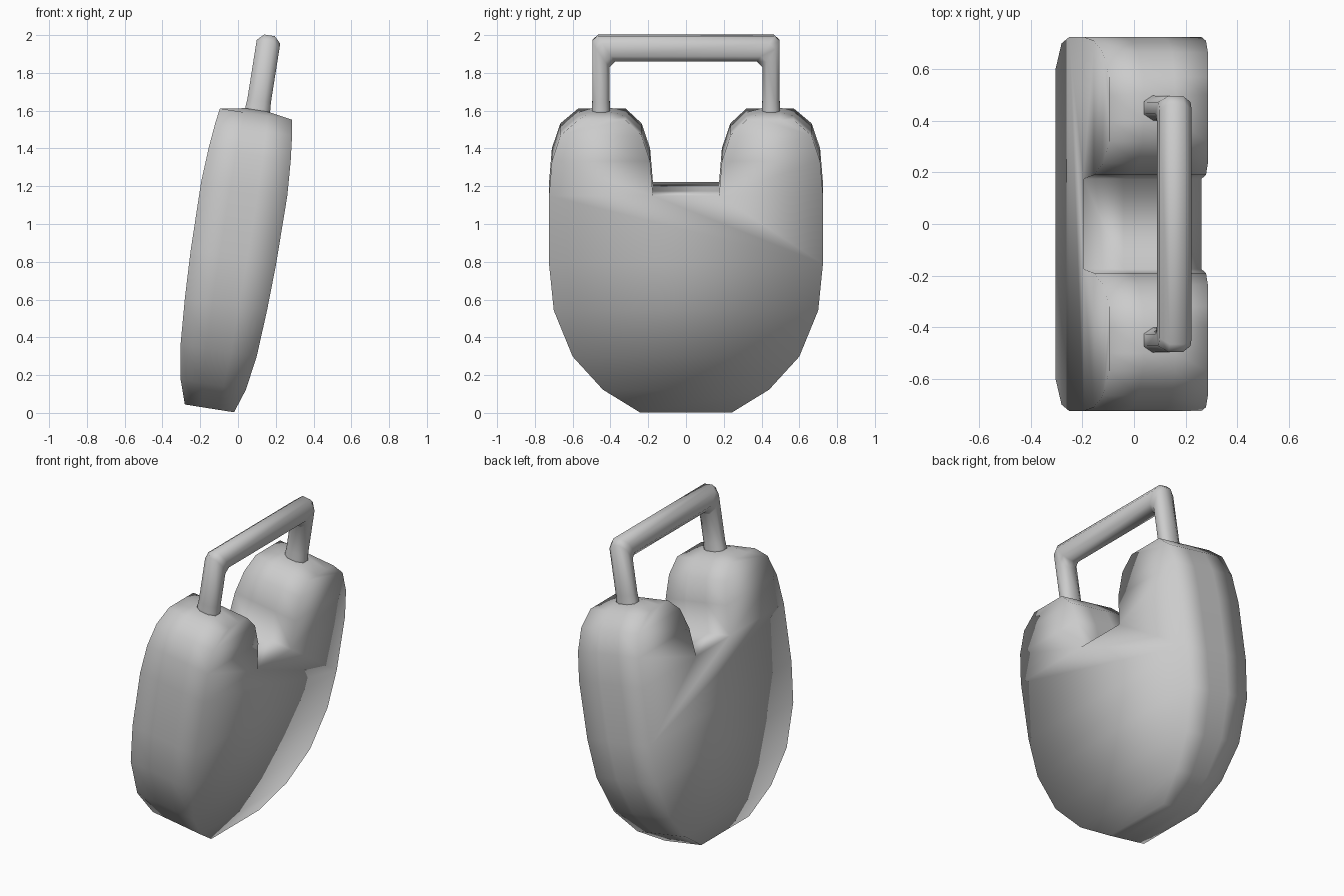
import bpy, bmesh, math
from mathutils import Vector

if "Cube" in bpy.data.objects:
    bpy.data.objects.remove(bpy.data.objects["Cube"])

TILT = math.radians(9)
S, C = math.sin(TILT), math.cos(TILT)
MID_W = -0.153            # centre plane of the slab in leaning coordinates


def lean(w, y, v):
    """Leaning coordinates (thickness, width, height) to world."""
    return Vector((w * C + v * S, y, v * C - w * S))


def finish(bm, name):
    bmesh.ops.recalc_face_normals(bm, faces=bm.faces)
    mesh = bpy.data.meshes.new(name)
    bm.to_mesh(mesh)
    bm.free()
    for p in mesh.polygons:
        p.use_smooth = True
    ob = bpy.data.objects.new(name, mesh)
    bpy.context.collection.objects.link(ob)
    return ob


# Rounded slab: half thickness at each height
HALF = {0: .132, .128: .175, .31: .204, .56: .22, .81: .229,
        1.176: .231, 1.36: .22, 1.495: .206, 1.577: .194}
# half widths of the lower slab, bottom to top
lower = [(.245, 0), (.44, .128), (.6, .31), (.7, .56), (.725, .81)]
# outer and inner edges of each shoulder lobe
lobe = [(.725, .175, 1.176), (.71, .19, 1.36), (.665, .235, 1.495), (.57, .32, 1.577)]

bm = bmesh.new()
cache = {}


def vert(y, v, t):
    key = (y, v, t)
    if key not in cache:
        lift = .022 if abs(t) < 1 and abs(y) in (.5, .4) else 0
        cache[key] = bm.verts.new(lean(MID_W + t * HALF[v], y, v + lift))
    return cache[key]


# broad front and back faces
for t in (-1, 1):
    for (y0, v0), (y1, v1) in zip(lower, lower[1:]):
        bm.faces.new([vert(-y0, v0, t), vert(y0, v0, t), vert(y1, v1, t), vert(-y1, v1, t)])
    y, v = lower[-1]
    bm.faces.new([vert(-y, v, t), vert(y, v, t)] +
                 [vert(k, 1.176, t) for k in (.725, .175, -.175, -.725)])
    for s in (-1, 1):
        for i, ((o0, i0, v0), (o1, i1, v1)) in enumerate(zip(lobe, lobe[1:])):
            top = (.57, .5, .4, .32) if i == 2 else (o1, i1)
            bm.faces.new([vert(s * i0, v0, t), vert(s * o0, v0, t)] +
                         [vert(s * k, v1, t) for k in top])

# rim wall running around the outline
half = (lower + [(o, v) for o, i, v in lobe] + [(.5, 1.577), (.4, 1.577)] +
        [(i, v) for o, i, v in reversed(lobe)])
outline = half + [(-y, v) for y, v in reversed(half)]
cuts = (-1, -.32, .32, 1)
for (y0, v0), (y1, v1) in zip(outline, outline[1:] + outline[:1]):
    for a, b in zip(cuts, cuts[1:]):
        bm.faces.new([vert(y0, v0, a), vert(y1, v1, a), vert(y1, v1, b), vert(y0, v0, b)])
finish(bm, "body")

# Carrying handle: octagonal tube swept up, across and down with bevelled corners
bm = bmesh.new()
PY, PW, BV = .046, .063, .068
octagon = [(1, .45), (.5, 1), (-.5, 1), (-1, .45), (-1, -.45), (-.5, -1), (.5, -1), (1, -.45)]


def ring(side, y, v, along_v, flare=1):
    return [bm.verts.new(lean(-.148 + b * PW * flare, side * (y + a * PY * flare), v + a * BV * along_v))
            for a, b in octagon]


def half_rings(side):
    return [ring(side, .45, 1.52, 0, 1.15), ring(side, .45, 1.61, 0, 1.05), ring(side, .45, 1.65, 0),
            ring(side, .45, 1.902, 1), ring(side, .42, 1.932, 1)]


rings = half_rings(1) + half_rings(-1)[::-1]
for r0, r1 in zip(rings, rings[1:]):
    for k in range(8):
        n = (k + 1) % 8
        bm.faces.new([r0[k], r0[n], r1[n], r1[k]])
bm.faces.new(rings[0])
bm.faces.new(rings[-1])
finish(bm, "handle")
